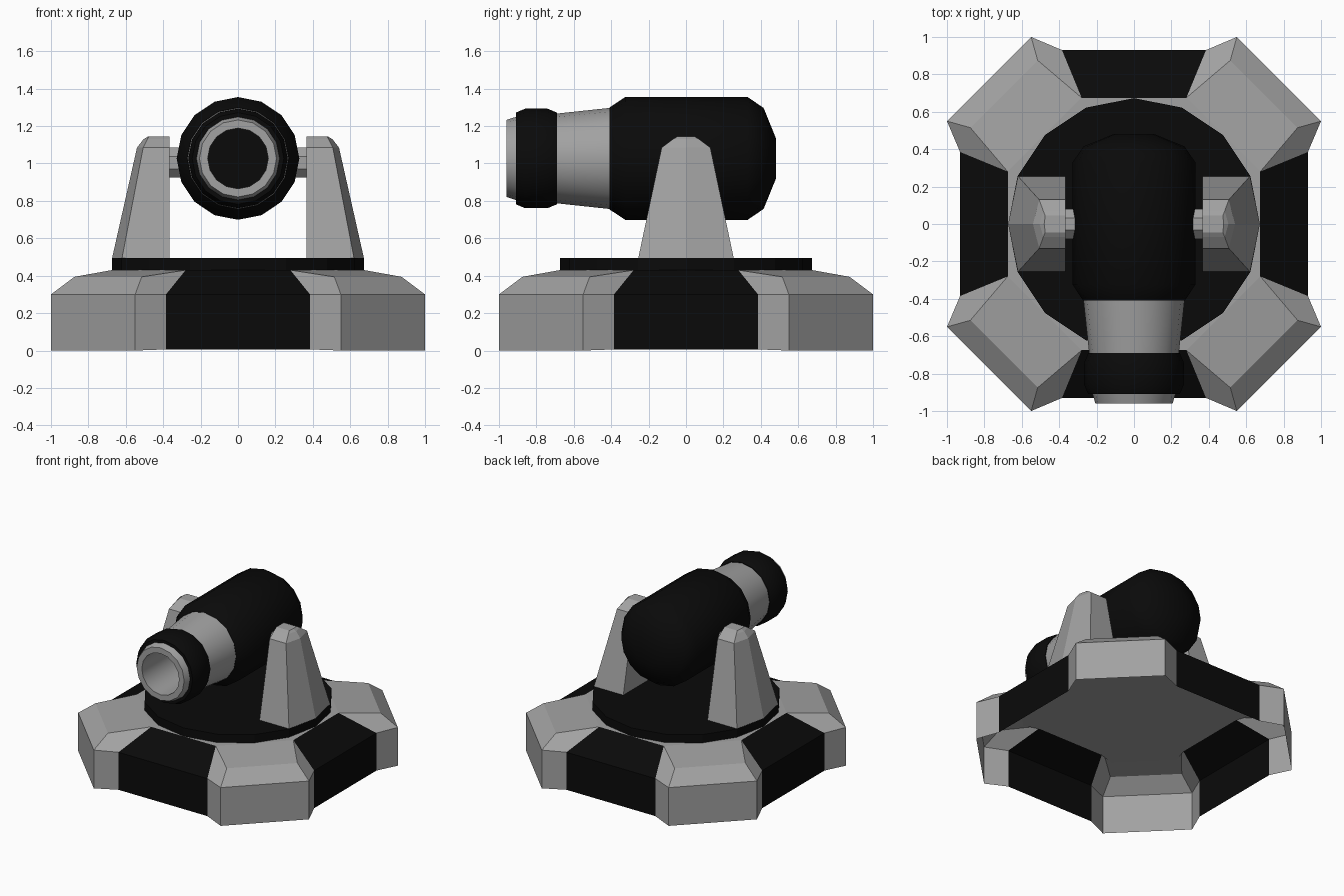
import bpy, bmesh, math
from mathutils import Matrix

if "Cube" in bpy.data.objects:
    bpy.data.objects.remove(bpy.data.objects["Cube"])

black = bpy.data.materials.new("black")
black.diffuse_color = (0.003, 0.003, 0.003, 1)
black.use_nodes = True
black.node_tree.nodes["Principled BSDF"].inputs["Base Color"].default_value = black.diffuse_color
grey = bpy.data.materials.new("grey")
grey.diffuse_color = (0.36, 0.36, 0.36, 1)
grey.use_nodes = True
grey.node_tree.nodes["Principled BSDF"].inputs["Base Color"].default_value = grey.diffuse_color


def make(name, verts, faces, mat=grey, fix=False, smooth=False):
    me = bpy.data.meshes.new(name)
    me.from_pydata(verts, [], faces)
    if fix:
        bm = bmesh.new()
        bm.from_mesh(me)
        bmesh.ops.recalc_face_normals(bm, faces=bm.faces)
        bm.to_mesh(me)
        bm.free()
    ob = bpy.data.objects.new(name, me)
    bpy.context.collection.objects.link(ob)
    me.materials.append(mat)
    if smooth:
        bpy.ops.object.select_all(action='DESELECT')
        ob.select_set(True)
        bpy.context.view_layer.objects.active = ob
        bpy.ops.object.shade_smooth_by_angle(angle=math.radians(40))
    return ob


def loft(name, rings, mat=grey, caps=True, smooth=False):
    n = len(rings[0])
    verts = [p for r in rings for p in r]
    faces = [(k * n + i, k * n + (i + 1) % n, (k + 1) * n + (i + 1) % n, (k + 1) * n + i)
             for k in range(len(rings) - 1) for i in range(n)]
    if caps:
        faces += [tuple(range(n)), tuple(range(len(verts) - n, len(verts)))]
    return make(name, verts, faces, mat, True, smooth)


def circle(axis, pos, r, n=16, zc=0.0, phase=0.0):
    out = []
    for i in range(n):
        a = 2 * math.pi * i / n + phase
        c, s = r * math.cos(a), r * math.sin(a)
        out.append({'x': (pos, c, zc + s), 'y': (c, pos, zc + s), 'z': (c, s, pos)}[axis])
    return out


# Base: open-bottomed shell of four grey corners and four black side panels
corner = [(.93, .385, .006), (1, .55, 0), (.55, 1, 0), (.385, .93, .006),
          (.93, .385, .3), (1, .55, .3), (.55, 1, .3), (.385, .93, .3),
          (.875, .515, .394), (.515, .875, .394), (.675, .28, .43), (.28, .675, .43)]
corner_faces = [(0, 1, 5, 4), (1, 2, 6, 5), (2, 3, 7, 6), (5, 6, 9, 8),
                (8, 9, 11, 10), (4, 5, 8, 10), (6, 7, 11, 9)]
panel = [(.93, -.385, .006), (.93, .385, .006), (.93, -.385, .3), (.93, .385, .3),
         (.675, -.28, .43), (.675, .28, .43)]
deck, under = [], []
for k in range(4):
    rot = Matrix.Rotation(k * math.pi / 2, 4, 'Z')
    make(f"base_corner_{k + 1}", corner, corner_faces).data.transform(rot)
    make(f"base_side_panel_{k + 1}", panel, [(0, 1, 3, 2), (2, 3, 5, 4)], black).data.transform(rot)
    c, s = round(math.cos(k * math.pi / 2)), round(math.sin(k * math.pi / 2))
    turn = lambda x, y, z: (c * x - s * y, s * x + c * y, z)
    deck += [turn(.675, .28, .43), turn(.28, .675, .43)]
    under += [turn(x, y, .413) for x, y in ((.7, .285), (.74, .405), (.405, .74), (.285, .7))]
make("base_deck", deck, [tuple(range(8))])
make("base_underside", under, [tuple(reversed(range(16)))])

# Turntable
loft("turntable", [circle('z', .43, .673), circle('z', .495, .673)], black)

# Side supports and trunnions
for side, sx in (("right", 1), ("left", -1)):
    rings = []
    for z, y, xo, xr in ((.495, .255, .62, .673), (1.085, .13, .507, .54),
                         (1.13, .07, .485, .505), (1.145, .045, .475, .48)):
        rings.append([(sx * px, py, z) for px, py in
                      ((.365, -y), (xo, -y), (xr, 0), (xo, y), (.365, y))])
    loft(f"{side}_support", rings)
    loft(f"{side}_trunnion", [circle('x', sx * px, .087, 8, 1.005, math.pi / 8)
                              for px in (.28, .38)])


# Barrel parts, turned around the y axis
def turned(name, profile, mat=grey, caps=True):
    return loft(name, [circle('y', y, r, 16, 1.027) for y, r in profile], mat, caps, True)


turned("barrel_body", [(-.41, .272), (-.325, .328), (.33, .328), (.415, .27), (.48, .11)], black)
turned("barrel_neck", [(-.41, .27), (-.69, .24)], grey, False)
turned("muzzle_band", [(-.69, .22), (-.69, .245), (-.74, .266), (-.86, .266),
                       (-.91, .245), (-.91, .20)], black, False)
turned("muzzle_and_bore", [(-.91, .222), (-.96, .206), (-.96, .162), (-.411, .162)], grey, False)
